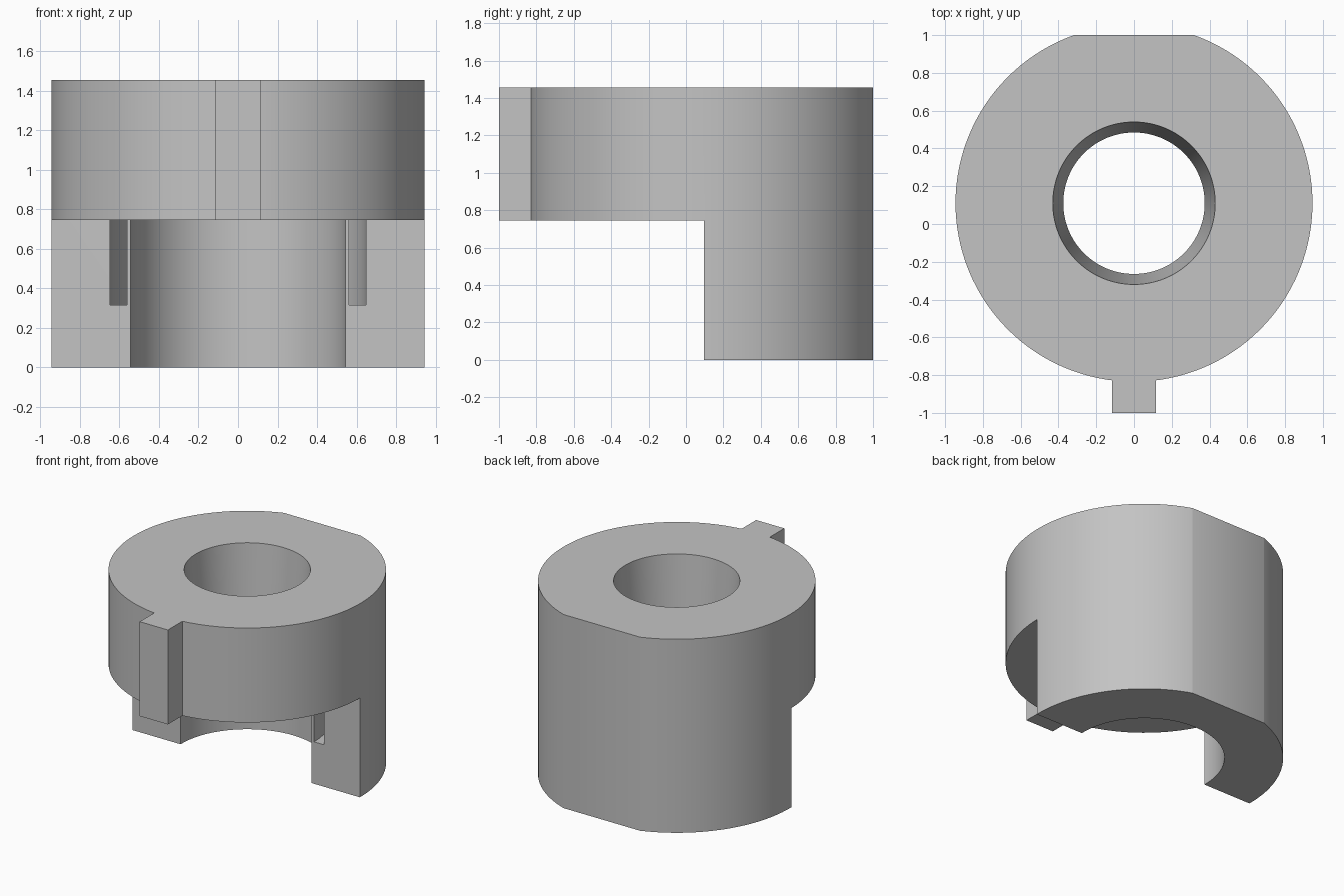
import bpy
import math

if "Cube" in bpy.data.objects:
    bpy.data.objects.remove(bpy.data.objects["Cube"], do_unlink=True)

AXIS_Y = 0.11      # centre of the round body
SHELF = 0.745      # underside of the full collar
TOP = 1.455

grey = bpy.data.materials.new("plain grey")
grey.use_nodes = True
grey.diffuse_color = (0.55, 0.55, 0.55, 1)
grey.node_tree.nodes["Principled BSDF"].inputs["Base Color"].default_value = grey.diffuse_color


def cone(name, r_low, r_high, z0, z1):
    bpy.ops.mesh.primitive_cone_add(vertices=128, radius1=r_low, radius2=r_high,
                                    depth=z1 - z0, location=(0, AXIS_Y, (z0 + z1) / 2))
    obj = bpy.context.object
    obj.name = name
    obj.data.materials.append(grey)
    return obj


def box(name, x, y, z):
    bpy.ops.mesh.primitive_cube_add(size=1, location=[sum(r) / 2 for r in (x, y, z)])
    obj = bpy.context.object
    obj.name = name
    obj.scale = [r[1] - r[0] for r in (x, y, z)]
    bpy.ops.object.transform_apply(location=False, rotation=False, scale=True)
    obj.data.materials.append(grey)
    return obj


def combine(target, tool, operation="DIFFERENCE"):
    mod = target.modifiers.new(tool.name, "BOOLEAN")
    mod.operation = operation
    mod.solver = "EXACT"
    mod.object = tool
    bpy.context.view_layer.objects.active = target
    bpy.ops.object.modifier_apply(modifier=mod.name)
    bpy.data.objects.remove(tool, do_unlink=True)


# Round body with a flat along the back
body = cone("collar_body", 0.945, 0.945, 0, TOP)
combine(body, box("back_flat", (-1, 1), (1, 1.3), (-0.2, 1.7)))

# Lower front half removed, leaving a half-round skirt
combine(body, box("front_opening", (-1.2, 1.2), (-1.2, 0.097), (-0.2, SHELF)))

# Wide lower bore and tapered upper hole
combine(body, cone("lower_bore", 0.545, 0.545, -0.2, SHELF))
combine(body, cone("tapered_hole", 0.371, 0.434, 0.7, 1.505))

# Thin curved groove inside the skirt wall
groove = cone("groove", 0.648, 0.648, 0.315, SHELF)
combine(groove, cone("groove_core", 0.563, 0.563, 0.2, 0.9))
combine(body, groove)

# Key tab on the front of the collar
combine(body, box("front_key", (-0.117, 0.117), (-1, -0.7), (SHELF, TOP)), "UNION")

bpy.ops.object.select_all(action="DESELECT")
body.select_set(True)
bpy.context.view_layer.objects.active = body
bpy.ops.object.shade_smooth_by_angle(angle=math.radians(20))
